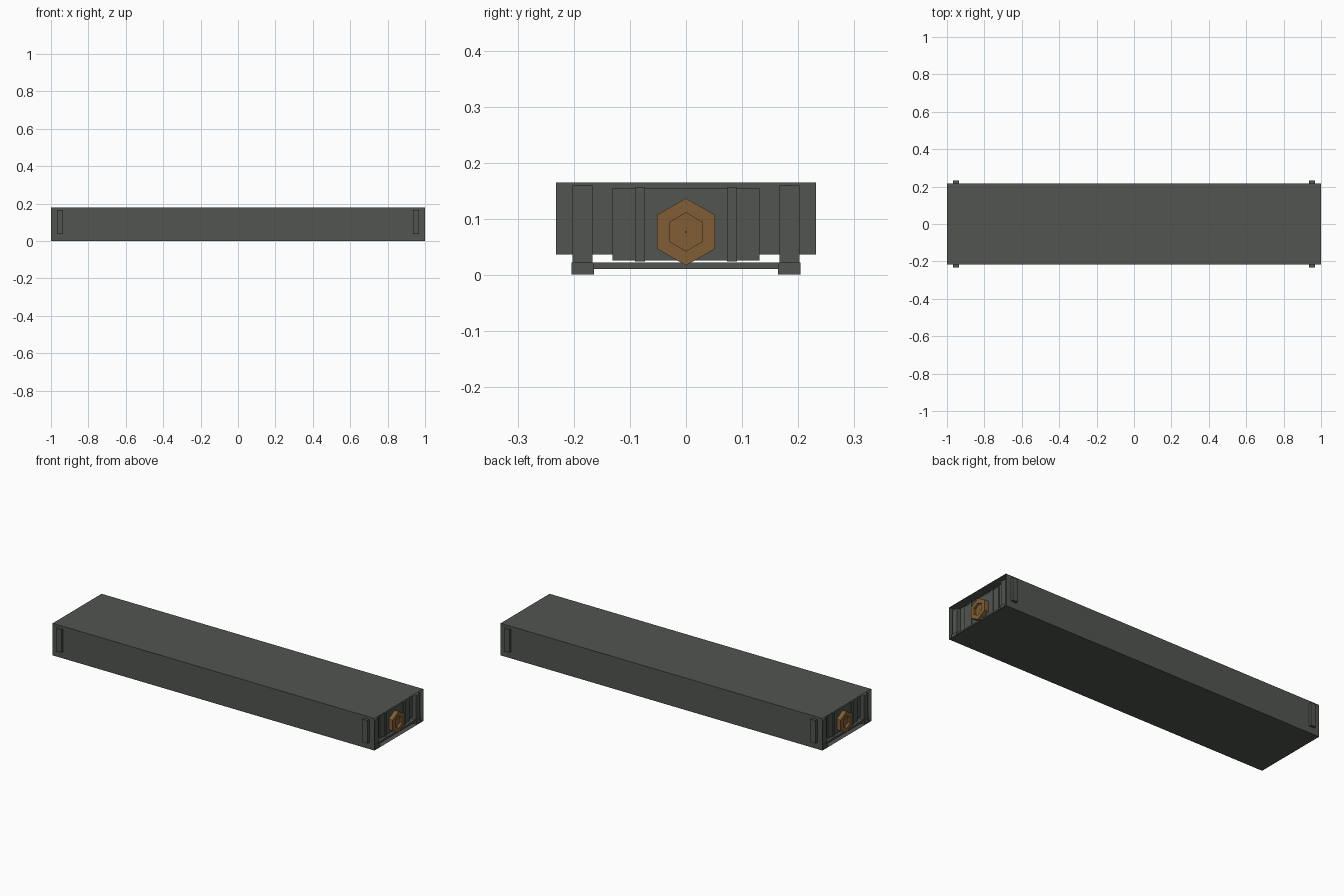
import bpy, bmesh, math

if "Cube" in bpy.data.objects:
    bpy.data.objects.remove(bpy.data.objects["Cube"])


def mat(name, col):
    m = bpy.data.materials.new(name)
    m.diffuse_color = (*col, 1)
    m.use_nodes = True
    m.node_tree.nodes["Principled BSDF"].inputs["Base Color"].default_value = m.diffuse_color
    return m


GREY = mat("dark_grey_green", (0.082, 0.09, 0.08))
BROWN = mat("bronze_brown", (0.22, 0.11, 0.035))


def finish(name, bm, m):
    me = bpy.data.meshes.new(name)
    bm.to_mesh(me)
    bm.free()
    me.materials.append(m)
    ob = bpy.data.objects.new(name, me)
    bpy.context.collection.objects.link(ob)
    return ob


def box(name, x, y, z, m=GREY):
    """Box from three (low, high) ranges."""
    bm = bmesh.new()
    bmesh.ops.create_cube(bm, size=1)
    for v in bm.verts:
        v.co = [(r[0] + r[1]) / 2 + c * (r[1] - r[0])
                for r, c in zip((sorted(x), sorted(y), sorted(z)), v.co)]
    return finish(name, bm, m)


def hex_ring(name, s, x0, x1, cz, r, hole, m):
    """Hexagonal nut along x, point down, with a hex hole."""
    bm = bmesh.new()
    rows = []
    for x, rad in ((x0, hole), (x0, r), (x1, r), (x1, hole)):
        rows.append([bm.verts.new((s * x, rad * math.sin(k * math.pi / 3),
                                   cz + rad * math.cos(k * math.pi / 3))) for k in range(6)])
    for a in range(4):
        p, q = rows[a], rows[(a + 1) % 4]
        for k in range(6):
            n = (k + 1) % 6
            bm.faces.new((p[k], p[n], q[n], q[k]))
    bmesh.ops.recalc_face_normals(bm, faces=bm.faces)
    return finish(name, bm, m)


# open-ended paper-thin sleeve
bm = bmesh.new()
W, H = 0.217, 0.18
ends = [[bm.verts.new((x, y, z)) for y, z in ((-W, 0), (W, 0), (W, H), (-W, H))]
        for x in (-1, 1)]
for k in range(4):
    n = (k + 1) % 4
    bm.faces.new((ends[0][k], ends[0][n], ends[1][n], ends[1][k]))
bmesh.ops.recalc_face_normals(bm, faces=bm.faces)
if sum(f.normal.z * (f.calc_center_median().z - H / 2) for f in bm.faces) < 0:
    bmesh.ops.reverse_faces(bm, faces=bm.faces)
finish("sleeve", bm, GREY)

# fittings at both ends
for s, e in ((1, "right"), (-1, "left")):
    def X(a, b):
        return (s * a, s * b)
    # cross bar whose ends poke through the sleeve
    box(e + "_cross_bar", X(0.936, 0.968), (-0.232, 0.232), (0.037, 0.165))
    box(e + "_end_panel", X(0.966, 0.974), (-0.131, 0.131), (0.026, 0.155))
    box(e + "_floor_strip", X(0.955, 0.985), (-0.165, 0.165), (0.011, 0.022))
    for t in (-1, 1):
        box(e + "_post", X(0.945, 0.99), (t * 0.167, t * 0.202), (0.02, 0.16))
        box(e + "_post_foot", X(0.94, 0.995), (t * 0.164, t * 0.204), (0.001, 0.022))
        box(e + "_panel_rib", X(0.968, 0.978), (t * 0.073, t * 0.091), (0.024, 0.157))
    # hexagonal nut with a bolt end inside
    hex_ring(e + "_nut", s, 0.972, 0.998, 0.077, 0.06, 0.034, BROWN)
    hex_ring(e + "_bolt_end", s, 0.972, 0.985, 0.077, 0.034, 0.001, BROWN)
